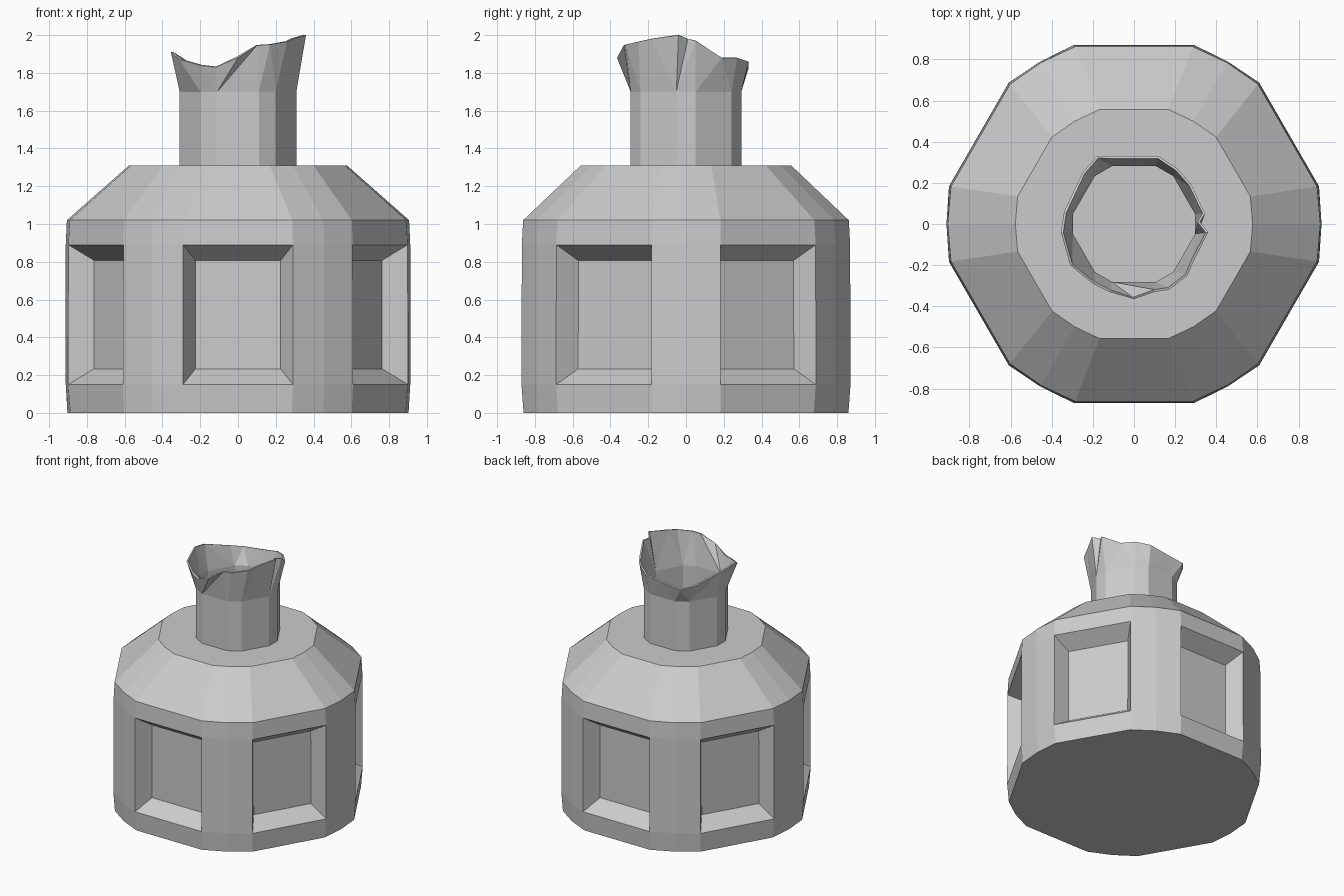
import bpy, bmesh, math
from mathutils import Vector

if "Cube" in bpy.data.objects:
    bpy.data.objects.remove(bpy.data.objects["Cube"])


def finish(bm, name):
    bmesh.ops.recalc_face_normals(bm, faces=bm.faces[:])
    mesh = bpy.data.meshes.new(name)
    bm.to_mesh(mesh)
    bm.free()
    obj = bpy.data.objects.new(name, mesh)
    bpy.context.collection.objects.link(obj)
    return obj


def hex_ring(bm, z, apothem, half, bulge=None):
    """Corner-cut hexagon: wide sides face the front and every 60 degrees."""
    verts = []
    for k in range(6):
        a = math.radians(-90 + 60 * k)
        n = Vector((math.cos(a), math.sin(a), 0))
        t = Vector((-n.y, n.x, 0))
        for s in (-half, half):
            verts.append(bm.verts.new(n * apothem + t * s + Vector((0, 0, z))))
        if bulge:
            b = a + math.radians(30)
            verts.append(bm.verts.new((bulge * math.cos(b), bulge * math.sin(b), z)))
    return verts


def skin(bm, low, high):
    n = len(low)
    return [bm.faces.new((low[i], low[(i + 1) % n], high[(i + 1) % n], high[i]))
            for i in range(n)]


# Body with shoulder and six recessed panels
bm = bmesh.new()
levels = [(0, .86, .285, .903), (.15, .871, .291, .912), (.89, .869, .291, .912),
          (1.02, .862, .287, .906), (1.31, .557, .167, .577)]
rings = [hex_ring(bm, *lv) for lv in levels]
bands = [skin(bm, a, b) for a, b in zip(rings, rings[1:])]
bm.faces.new(rings[0][::-1])
bm.faces.new(rings[-1])
bm.normal_update()
panels = bands[1][::3]
for f in bmesh.ops.extrude_discrete_faces(bm, faces=panels)['faces']:
    c = f.calc_center_median()
    inward = Vector((-c.x, -c.y, 0)).normalized() * 0.12
    for v in f.verts:
        d = v.co - c
        v.co = c + d * 0.775 + inward
finish(bm, "bottle_body")

# Neck with torn, flared rim
bm = bmesh.new()
base = hex_ring(bm, 1.305, .293, .11)
upper = hex_ring(bm, 1.70, .293, .11)
skin(bm, base, upper)
rim_points = [(-.12, -.33, 1.83), (0, -.365, 1.88), (.1, -.33, 1.945), (.17, -.32, 1.95),
              (.26, -.25, 1.965), (.29, -.18, 1.98), (.36, -.04, 2.0), (.32, .01, 1.98),
              (.345, .05, 1.97), (.28, .19, 1.88), (.21, .27, 1.88), (.12, .33, 1.86),
              (-.02, .33, 1.84), (-.18, .33, 1.82), (-.25, .25, 1.84), (-.34, .06, 1.90),
              (-.355, -.04, 1.91), (-.31, -.2, 1.87), (-.2, -.29, 1.84)]
rim = [bm.verts.new(p) for p in rim_points]


def turn(v):
    return (math.atan2(v.co.y, v.co.x) + math.radians(115)) % math.tau


ua = [turn(v) for v in upper] + [turn(upper[0]) + math.tau]
ra = [turn(v) for v in rim] + [turn(rim[0]) + math.tau]
i = j = 0
while i < len(upper) or j < len(rim):
    u, r = upper[i % len(upper)], rim[j % len(rim)]
    if j == len(rim) or (i < len(upper) and ua[i + 1] <= ra[j + 1]):
        bm.faces.new((u, upper[(i + 1) % len(upper)], r))
        i += 1
    else:
        bm.faces.new((u, rim[(j + 1) % len(rim)], r))
        j += 1
neck = finish(bm, "bottle_neck")
mod = neck.modifiers.new("wall", 'SOLIDIFY')
mod.thickness = 0.012
mod.offset = -1
